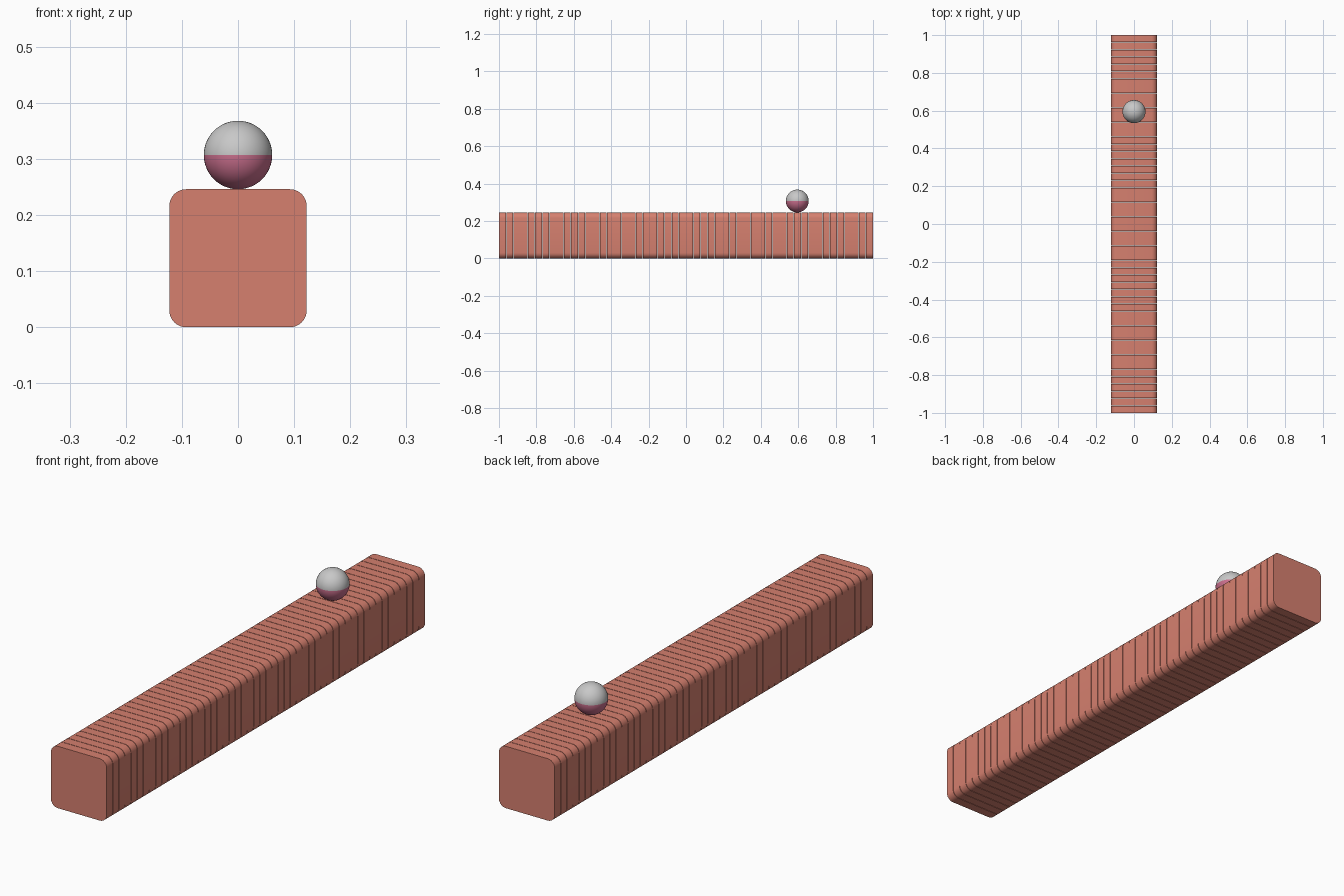
import bpy, bmesh, math

if "Cube" in bpy.data.objects:
    bpy.data.objects.remove(bpy.data.objects["Cube"])

def lin(c):
    c /= 255
    return c / 12.92 if c <= 0.04045 else ((c + 0.055) / 1.055) ** 2.4

def material(name, r, g, b):
    m = bpy.data.materials.new(name)
    m.diffuse_color = (lin(r), lin(g), lin(b), 1)
    m.use_nodes = True
    m.node_tree.nodes["Principled BSDF"].inputs["Base Color"].default_value = m.diffuse_color
    return m

SALMON = material("salmon", 214, 128, 111)
GREY = material("light grey", 200, 200, 200)
PINK = material("dusky pink", 200, 110, 140)

W, H, R = 0.245, 0.246, 0.03
COUNT, GAP = 52, 0.002
PITCH = 2 / COUNT

def make(name, bm, mats):
    bmesh.ops.recalc_face_normals(bm, faces=bm.faces)
    mesh = bpy.data.meshes.new(name)
    bm.to_mesh(mesh)
    bm.free()
    for m in mats:
        mesh.materials.append(m)
    ob = bpy.data.objects.new(name, mesh)
    bpy.context.collection.objects.link(ob)
    bpy.context.view_layer.objects.active = ob
    ob.select_set(True)
    bpy.ops.object.shade_smooth_by_angle(angle=math.radians(35))
    ob.select_set(False)
    return ob

# Rounded-square cross-section
profile = []
for k, (sx, sz) in enumerate([(1, 1), (-1, 1), (-1, -1), (1, -1)]):
    for i in range(7):
        a = math.pi / 2 * (k + i / 6)
        profile.append((sx * (W / 2 - R) + R * math.cos(a),
                        H / 2 + sz * (H / 2 - R) + R * math.sin(a)))

# Row of thin slabs forming the beam
bm = bmesh.new()
for n in range(COUNT):
    y0 = -1 + n * PITCH + (GAP / 2 if n else 0)
    y1 = -1 + (n + 1) * PITCH - (GAP / 2 if n < COUNT - 1 else 0)
    a = [bm.verts.new((x, y0, z)) for x, z in profile]
    b = [bm.verts.new((x, y1, z)) for x, z in profile]
    bm.faces.new(a)
    bm.faces.new(b[::-1])
    for i in range(len(a)):
        j = (i + 1) % len(a)
        bm.faces.new((a[j], a[i], b[i], b[j]))
make("beam_slabs", bm, [SALMON])

# Two-tone ball resting on the beam
bm = bmesh.new()
bmesh.ops.create_uvsphere(bm, u_segments=48, v_segments=24, radius=0.061)
for f in bm.faces:
    f.material_index = 1 if f.calc_center_median().z < 0 else 0
ball = make("ball", bm, [GREY, PINK])
ball.location = (0, 0.595, H + 0.061)
